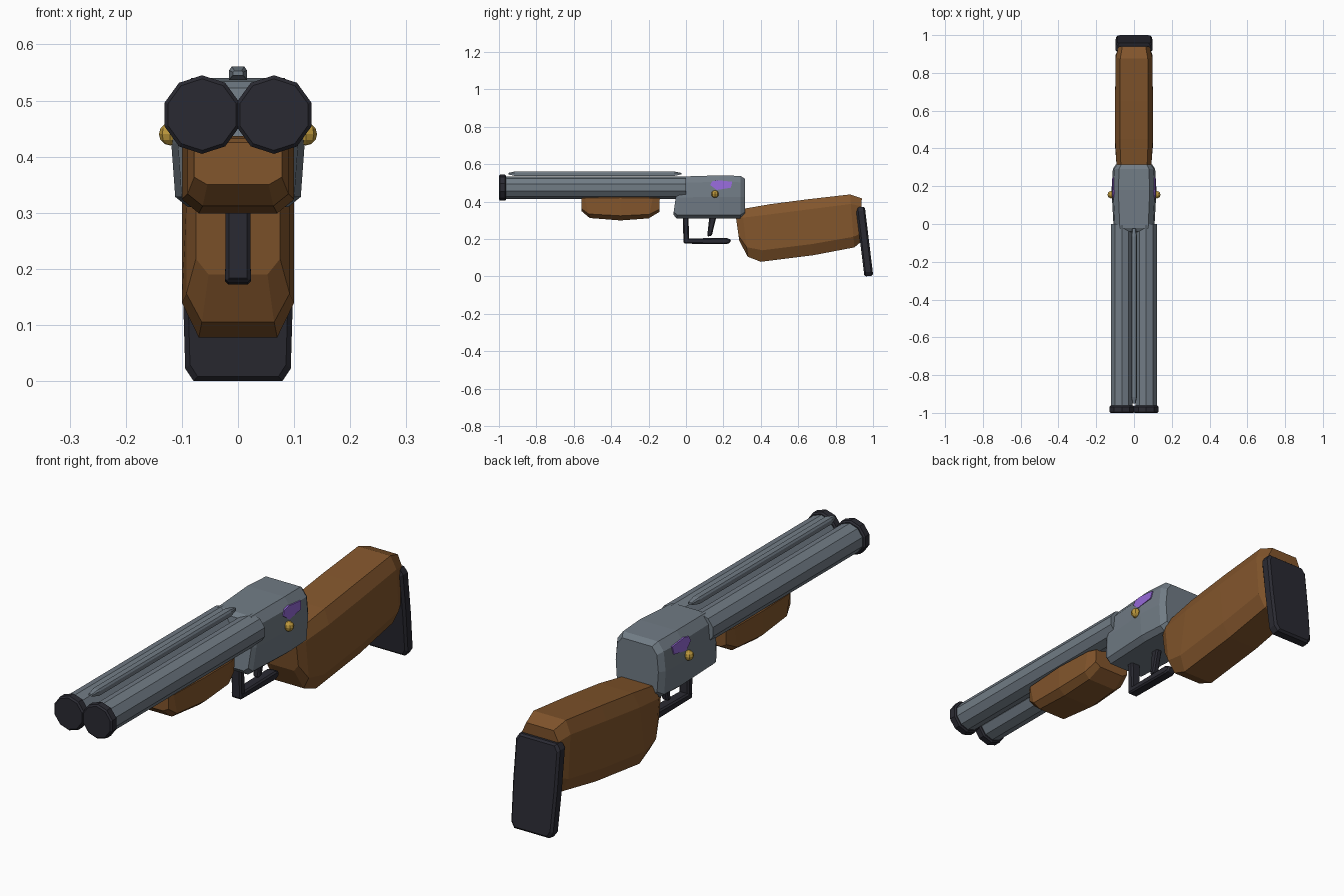
import bpy, bmesh, math
from mathutils import Vector

if "Cube" in bpy.data.objects:
    bpy.data.objects.remove(bpy.data.objects["Cube"])


def material(name, rgb):
    m = bpy.data.materials.new(name)
    m.diffuse_color = (*rgb, 1)
    m.use_nodes = True
    m.node_tree.nodes["Principled BSDF"].inputs["Base Color"].default_value = m.diffuse_color
    return m


STEEL = material("steel_grey", (0.165, 0.20, 0.235))
WOOD = material("walnut_brown", (0.225, 0.092, 0.025))
DARK = material("dark_rubber", (0.023, 0.023, 0.032))
GOLD = material("brass", (0.50, 0.31, 0.045))
PURPLE = material("purple_inlay", (0.30, 0.14, 0.68))


def finish(bm, name, mat, bevel=0):
    bmesh.ops.recalc_face_normals(bm, faces=bm.faces[:])
    me = bpy.data.meshes.new(name)
    bm.to_mesh(me)
    bm.free()
    me.materials.append(mat)
    ob = bpy.data.objects.new(name, me)
    bpy.context.collection.objects.link(ob)
    if bevel:
        b = ob.modifiers.new("bevel", 'BEVEL')
        b.width, b.segments, b.limit_method = bevel, 1, 'ANGLE'
        b.angle_limit = math.radians(50)
    return ob


def loft(name, mat, half, sections, bevel=0):
    """Skin along y. half: (x factor, height fraction) from bottom to top.
    section: (top y, top z, bottom y, bottom z, half width)"""
    bm = bmesh.new()
    ring = half + [(-u, v) for u, v in reversed(half)]
    loops = []
    for ty, tz, by, bz, w in sections:
        loops.append([bm.verts.new((u * w, by + (ty - by) * v, bz + (tz - bz) * v))
                      for u, v in ring])
    n = len(ring)
    for a, b in zip(loops, loops[1:]):
        for i in range(n):
            j = (i + 1) % n
            bm.faces.new((a[i], a[j], b[j], b[i]))
    bm.faces.new(loops[0])
    bm.faces.new(loops[-1])
    return finish(bm, name, mat, bevel)


def tube(name, mat, x, y0, y1, z, r, bevel=0):
    bm = bmesh.new()
    bmesh.ops.create_cone(bm, cap_ends=True, segments=10, radius1=r, radius2=r, depth=y1 - y0)
    ob = finish(bm, name, mat, bevel)
    ob.location = (x, (y0 + y1) / 2, z)
    ob.rotation_euler.x = math.pi / 2
    return ob


SQUARE = [(1, 0), (1, 1)]

# receiver
loft("receiver", STEEL, [(.75, 0), (.94, .08), (1, .5), (.93, .85), (.7, 1)], [
    (-.04, .522, -.068, .33, .098),
    (-.02, .534, -.05, .31, .107),
    (.18, .54, .18, .31, .119),
    (.292, .537, .29, .31, .112),
    (.315, .522, .315, .328, .096)])

# wooden stock and forend
loft("stock", WOOD, [(.7, 0), (1, .2), (1, .82), (.75, 1)], [
    (.265, .33, .285, .19, .075),
    (.30, .36, .33, .105, .092),
    (.45, .386, .40, .078, .10),
    (.65, .412, .68, .113, .10),
    (.877, .438, .90, .155, .097),
    (.94, .417, .93, .18, .082)])
loft("forend", WOOD, [(.7, 0), (1, .18), (1, .88), (.8, 1)], [
    (-.56, .425, -.56, .35, .078),
    (-.545, .432, -.515, .312, .09),
    (-.35, .437, -.35, .299, .10),
    (-.175, .432, -.20, .31, .095),
    (-.14, .425, -.142, .345, .082)])

# butt pad
loft("butt_pad", DARK, [(.8, 0), (.95, .06), (1, .5), (1, .94), (.85, 1)], [
    (.908, .365, .953, .008, .09),
    (.918, .372, .962, .0, .099),
    (.948, .372, .992, .003, .099),
    (.957, .365, 1.0, .012, .09)])

# sighting rib
loft("sight_rib", STEEL, [(1, 0), (1, .7), (.7, 1)], [
    (-.95, .553, -.95, .545, .009),
    (-.915, .561, -.915, .537, .016),
    (-.065, .561, -.065, .537, .016),
    (-.025, .553, -.025, .545, .009)])

# trigger guard and trigger
loft("guard_post", DARK, SQUARE, [
    (-.016, .32, -.014, .178, .022), (.014, .32, .016, .178, .022)], .006)
loft("guard_bar", DARK, SQUARE, [
    (-.014, .202, -.012, .175, .023), (.215, .206, .215, .172, .023),
    (.242, .196, .235, .178, .018)], .006)
loft("trigger", DARK, SQUARE, [
    (.125, .32, .113, .212, .014), (.163, .32, .138, .218, .014)], .006)

for side, s in (("left", -1), ("right", 1)):
    # barrel and muzzle band
    tube(f"barrel_{side}", STEEL, s * .064, -.97, .0, .475, .06)
    tube(f"muzzle_band_{side}", DARK, s * .064, -1.0, -.962, .475, .07, .006)

    # hinge pin
    bm = bmesh.new()
    bmesh.ops.create_uvsphere(bm, u_segments=8, v_segments=6, radius=.02)
    finish(bm, f"hinge_pin_{side}", GOLD).location = (s * .121, .155, .44)

    # inlaid plate on the receiver side
    bm = bmesh.new()
    outline = [(.13, .488), (.165, .462), (.24, .474), (.247, .506), (.17, .514), (.14, .508)]
    face = bm.faces.new([bm.verts.new((s * (.117 - .12 * (z - .46)), y, z)) for y, z in outline])
    out = bmesh.ops.extrude_face_region(bm, geom=[face])["geom"]
    bmesh.ops.translate(bm, vec=Vector((-s * .009, 0, 0)),
                        verts=[g for g in out if isinstance(g, bmesh.types.BMVert)])
    finish(bm, f"inlay_plate_{side}", PURPLE)
